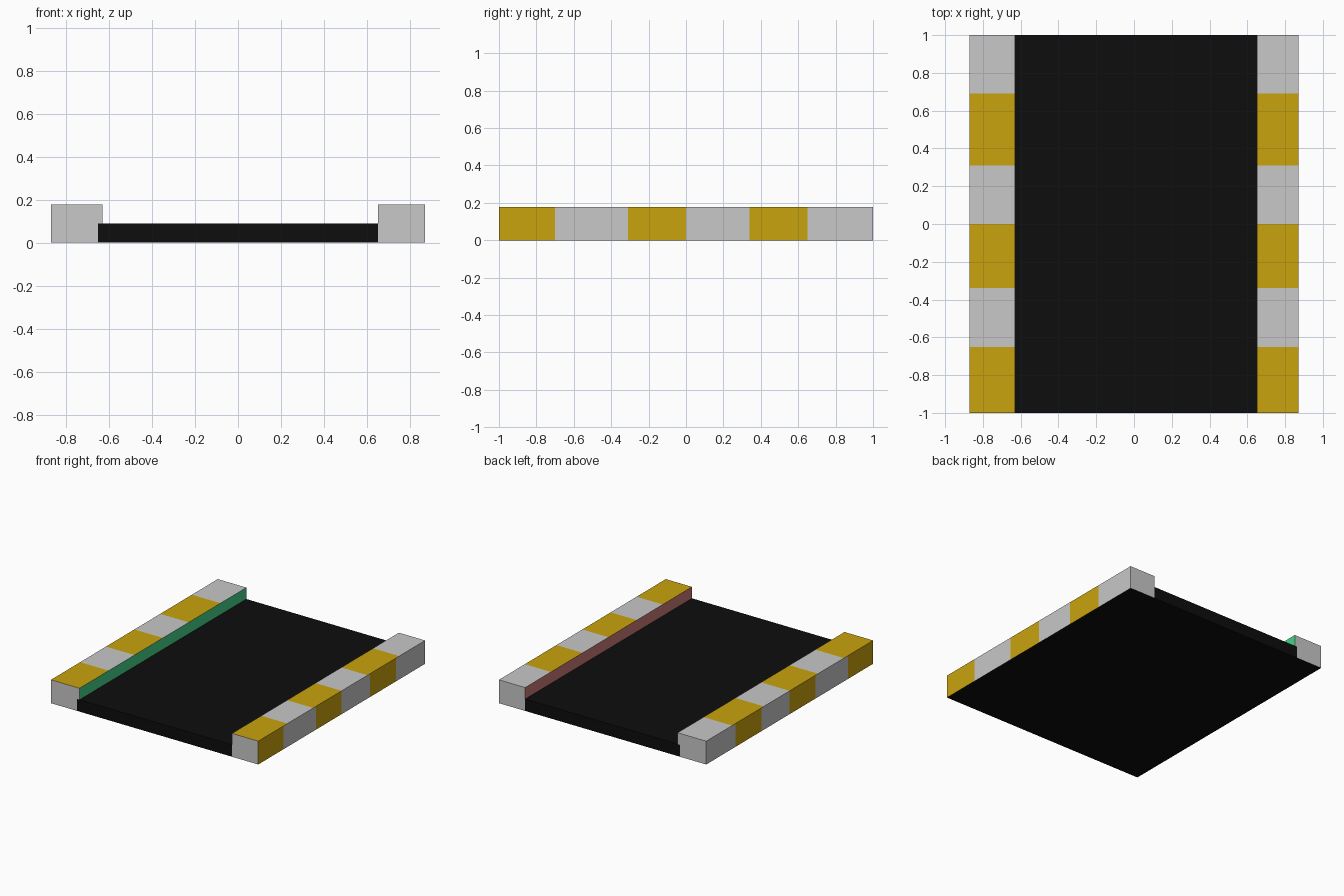
import bpy, bmesh

if "Cube" in bpy.data.objects:
    bpy.data.objects.remove(bpy.data.objects["Cube"])


def material(name, rgb):
    m = bpy.data.materials.new(name)
    m.diffuse_color = (*rgb, 1)
    m.use_nodes = True
    m.node_tree.nodes["Principled BSDF"].inputs["Base Color"].default_value = m.diffuse_color
    return m


black = material("asphalt black", (0.004, 0.004, 0.004))
grey = material("kerb grey", (0.58, 0.58, 0.58))
yellow = material("kerb yellow", (0.584, 0.366, 0.004))
green = material("inner green", (0.061, 0.645, 0.246))
red = material("inner red", (0.59, 0.184, 0.184))

# Yellow stripe spans along y; the outer sides are offset from the tops
TOP = [(-1, -0.65), (-0.34, 0), (0.31, 0.69)]
SIDE = [(-1, -0.70), (-0.31, 0), (0.34, 0.65)]


def extrude_profile(name, profile, mats, cuts=(), rule=None):
    """Extrude an xz profile from y=-1 to y=1, slice it and colour its faces."""
    bm = bmesh.new()
    face = bm.faces.new([bm.verts.new((x, -1, z)) for x, z in profile])
    ext = bmesh.ops.extrude_face_region(bm, geom=[face], use_keep_orig=True)
    verts = [v for v in ext["geom"] if isinstance(v, bmesh.types.BMVert)]
    bmesh.ops.translate(bm, verts=verts, vec=(0, 2, 0))
    for y in cuts:
        bmesh.ops.bisect_plane(bm, geom=bm.verts[:] + bm.edges[:] + bm.faces[:],
                               plane_co=(0, y, 0), plane_no=(0, 1, 0))
    bmesh.ops.recalc_face_normals(bm, faces=bm.faces[:])
    if rule:
        for f in bm.faces:
            f.material_index = rule(f.normal, f.calc_center_median())
    mesh = bpy.data.meshes.new(name)
    bm.to_mesh(mesh)
    bm.free()
    for m in mats:
        mesh.materials.append(m)
    obj = bpy.data.objects.new(name, mesh)
    bpy.context.collection.objects.link(obj)


def kerb(name, profile, outward, inner):
    def rule(n, c):
        if n.z < -0.5:
            return 2                      # black underside
        if n.x * outward < -0.5:
            return 3                      # plain inner face
        if abs(n.y) > 0.5:
            return 0                      # grey ends
        spans = TOP if n.z > 0.5 else SIDE
        return int(any(a < c.y < b for a, b in spans))

    cuts = sorted({y for s in TOP + SIDE for y in s if abs(y) < 1})
    extrude_profile(name, profile, [grey, yellow, black, inner], cuts, rule)


# Road slab
extrude_profile("road", [(-0.65, 0), (0.65, 0), (0.65, 0.09), (-0.65, 0.09)], [black])

# Left kerb slightly overhangs the road, right kerb is a plain block
kerb("left_kerb", [(-0.87, 0), (-0.65, 0), (-0.65, 0.09), (-0.63, 0.09),
                   (-0.63, 0.177), (-0.87, 0.177)], -1, green)
kerb("right_kerb", [(0.65, 0), (0.87, 0), (0.87, 0.177), (0.65, 0.177)], 1, red)
